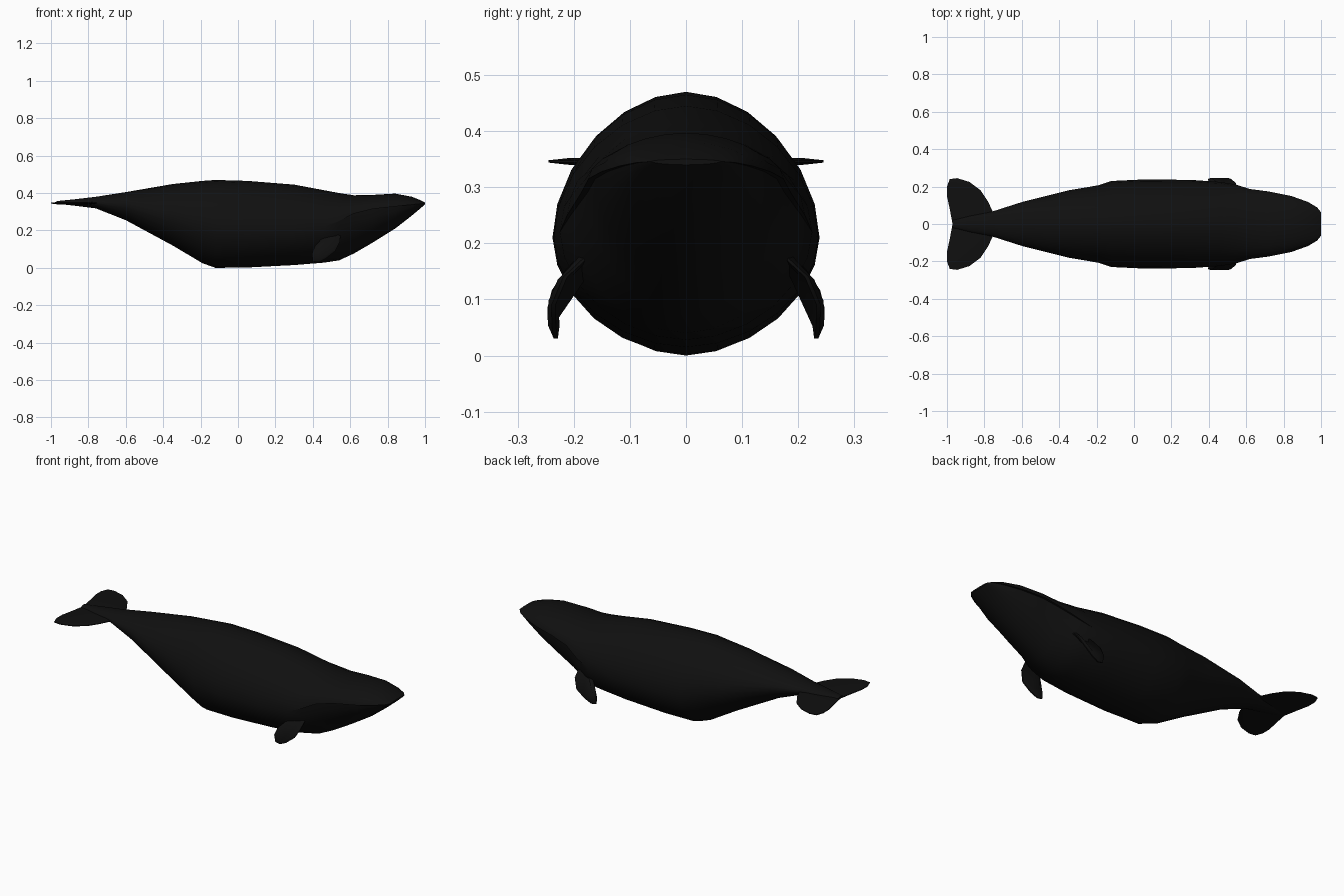
import bpy
import bmesh
from math import sin, cos, pi
from mathutils import Vector

cube = bpy.data.objects.get("Cube")
if cube:
    bpy.data.objects.remove(cube, do_unlink=True)

skin = bpy.data.materials.new("black_skin")
skin.use_nodes = True
skin.diffuse_color = (0.005, 0.005, 0.005, 1)
shader = skin.node_tree.nodes["Principled BSDF"]
shader.inputs["Base Color"].default_value = skin.diffuse_color
shader.inputs["Roughness"].default_value = 0.8


def finish(bm, name, sharp=0.7):
    """Turn a bmesh into a smooth shaded object with the skin material."""
    bmesh.ops.remove_doubles(bm, verts=bm.verts, dist=0.0005)
    bmesh.ops.recalc_face_normals(bm, faces=bm.faces)
    mesh = bpy.data.meshes.new(name)
    bm.to_mesh(mesh)
    bm.free()
    mesh.materials.append(skin)
    obj = bpy.data.objects.new(name, mesh)
    bpy.context.collection.objects.link(obj)
    bpy.ops.object.select_all(action="DESELECT")
    obj.select_set(True)
    bpy.context.view_layer.objects.active = obj
    bpy.ops.object.shade_smooth_by_angle(angle=sharp)
    return obj


def loft(bm, rings):
    """Skin a list of closed rings and cap both ends."""
    rows = [[bm.verts.new(p) for p in ring] for ring in rings]
    count = len(rows[0])
    for a, b in zip(rows, rows[1:]):
        for i in range(count):
            j = (i + 1) % count
            bm.faces.new((a[i], a[j], b[j], b[i]))
    bm.faces.new(rows[0])
    bm.faces.new(rows[-1])


# Body sections: x, top, bottom, half width, height of widest line, jaw width
STATIONS = [
    (-0.97, .357, .343, .02, .35, 1),
    (-0.87, .367, .332, .045, .35, 1),
    (-0.76, .38, .318, .066, .35, 1),
    (-0.6, .405, .255, .117, .34, 1),
    (-0.35, .448, .12, .18, .28, 1),
    (-0.19, .465, .025, .207, .24, 1),
    (-0.12, .47, 0, .23, .22, 1),
    (0.05, .465, .002, .238, .21, 1),
    (0.3, .445, .015, .236, .21, 1),
    (0.46, .415, .028, .225, .22, 1),
    (0.54, .4, .04, .212, .25, .97),
    (0.62, .388, .077, .187, .29, .94),
    (0.72, .39, .135, .174, .315, .93),
    (0.84, .397, .21, .15, .328, .93),
    (0.93, .38, .28, .118, .338, .93),
    (0.98, .36, .322, .088, .344, .95),
    (1, .35, .34, .062, .346, 1),
]
HALF = 12


def power(v, e):
    return abs(v) ** e * (1 if v > 0 else -1)


def section(x, top, bottom, width, mid, jaw):
    """Upper and lower half arcs; a narrower lower arc makes the lip step."""
    ring = []
    for side, height, scale in ((1, top - mid, 1), (-1, mid - bottom, jaw)):
        for k in range(HALF + 1):
            a = pi * k / HALF
            y = power(cos(a), 1.07) * width * scale * side
            ring.append((x, y, mid + side * height * abs(sin(a)) ** 1.07))
    return ring


body = bmesh.new()
loft(body, [section(*s) for s in STATIONS])
finish(body, "body")


def blade(name, outline, centre, thickness, place):
    """A lens-like plate: full rim, thicker inner ring, capped both sides."""
    bm = bmesh.new()
    c = Vector(centre)
    rim = [Vector(p) for p in outline]
    inner = [c + (p - c) * 0.75 for p in rim]
    layers = [(inner, 1), (rim, 0.35), (rim, -0.35), (inner, -1)]
    loft(bm, [[place(p, t * thickness) for p in pts] for pts, t in layers])
    return finish(bm, name, 1.0)


# Tail flukes, one blade per side
FLUKE = [(-.75, 0), (-.755, .065), (-.78, .12), (-.82, .18), (-.88, .225),
         (-.945, .245), (-.985, .24), (-1, .2), (-1, .15), (-.985, .08), (-.97, 0)]

# Flippers in side outline (x, z), bowed outwards towards the middle
FLIPPER = [(.4, .035), (.395, .075), (.41, .115), (.455, .165), (.49, .22),
           (.53, .235), (.55, .2), (.545, .14), (.52, .09), (.47, .05), (.43, .03)]

for side, label in ((1, "right"), (-1, "left")):
    # The head points to +x, but names follow the front facing -y
    name = "back" if side > 0 else "front"
    blade(name + "_fluke", FLUKE, (-.88, .1), .006,
          lambda p, t: (p.x, side * p.y, .346 + t))
    blade(name + "_flipper", FLIPPER, (.47, .12), .01,
          lambda p, t: (p.x, side * (.237 - 4 * (p.y - .08) ** 2 * (p.y > .08)
                                     - 2 * (p.y - .08) ** 2 + t), p.y))
